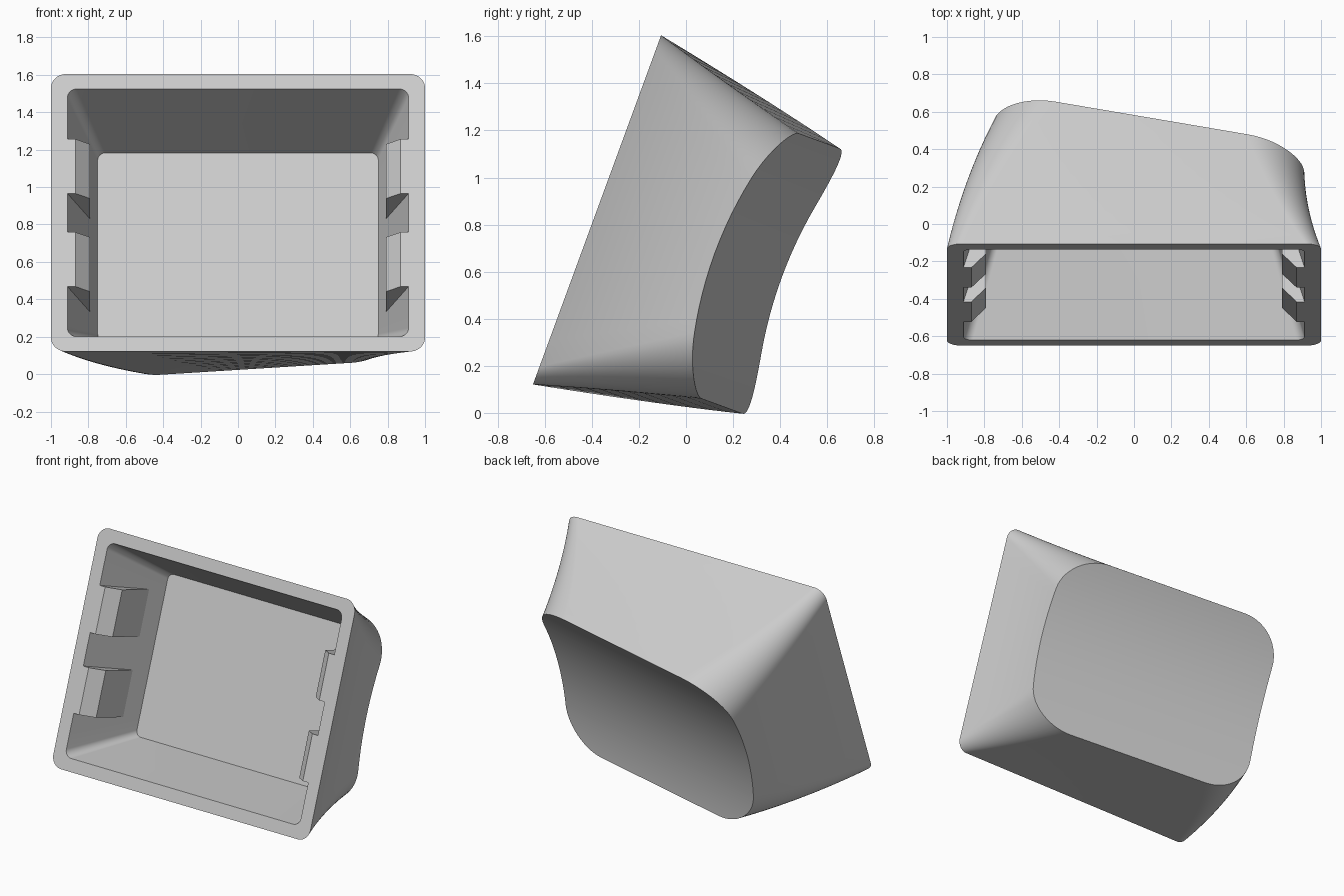
import bpy, bmesh, math
from mathutils import Vector

cube = bpy.data.objects.get("Cube")
if cube:
    bpy.data.objects.remove(cube, do_unlink=True)

# One plain plastic colour
plastic = bpy.data.materials.new("light_grey_plastic")
plastic.use_nodes = True
plastic.diffuse_color = (0.6, 0.6, 0.6, 1)
plastic.node_tree.nodes["Principled BSDF"].inputs["Base Color"].default_value = (0.6, 0.6, 0.6, 1)

# Tilted frame: u across, v up along the open base, w into the cap
ORIGIN = Vector((0, -0.378, 0.8625))
U = Vector((1, 0, 0))
V = Vector((0, 0.3445, 0.9388))
W = Vector((0, 0.9388, -0.3445))


def place(u, v, w):
    return ORIGIN + U * u + V * v + W * w


def finish(bm, name):
    bmesh.ops.recalc_face_normals(bm, faces=bm.faces)
    mesh = bpy.data.meshes.new(name)
    bm.to_mesh(mesh)
    bm.free()
    mesh.materials.append(plastic)
    obj = bpy.data.objects.new(name, mesh)
    bpy.context.collection.objects.link(obj)
    return obj


ARC, SIDE = 14, 12


def outline(a, b, r):
    """Rounded rectangle; the right side runs upward, then the left side downward."""
    arc = [math.pi / 2 * i / ARC for i in range(ARC + 1)]
    right = [(a - r + r * math.sin(t), r - b - r * math.cos(t)) for t in arc]
    right += [(a, (b - r) * (2 * i / SIDE - 1)) for i in range(1, SIDE)]
    right += [(a - r + r * math.cos(t), b - r + r * math.sin(t)) for t in arc]
    return right + [(-u, v) for u, v in reversed(right)]


COUNT = len(outline(1, 1, 0.1))


def rim_height(u):
    return 0.803 - 0.181 * u


def dish_height(u, v):
    return rim_height(u) - 0.105 * (1 - (v / 0.6) ** 2)


def wall_point(i, t):
    """Outer wall: shrinks, rounds off, leans and tilts as t goes from 0 to 1."""
    u, v = outline(1 - 0.185 * t, 0.79 - 0.19 * t, 0.08 + 0.22 * t)[i]
    u += 0.095 * t * t
    return u, v, t * rim_height(u)


def dish_meeting(i):
    """Find where the wall runs into the scooped dish."""
    low, high = 0.5, 1.0
    for _ in range(24):
        mid = (low + high) / 2
        u, v, w = wall_point(i, mid)
        if w < dish_height(u, v):
            low = mid
        else:
            high = mid
    return low


def bridge(bm, first, second):
    for i in range(COUNT):
        j = (i + 1) % COUNT
        bm.faces.new((first[i], first[j], second[j], second[i]))


# Cap shell: outer wall, dish, rim, inner wall and inner floor
bm = bmesh.new()
ends = [dish_meeting(i) for i in range(COUNT)]
LAYERS = 12
rings = [[bm.verts.new(place(*wall_point(i, ends[i] * k / LAYERS))) for i in range(COUNT)]
         for k in range(LAYERS + 1)]
for lower, upper in zip(rings, rings[1:]):
    bridge(bm, lower, upper)

top = rings[-1]
for i in range(COUNT // 2 - 1):
    bm.faces.new((top[i], top[i + 1], top[COUNT - 2 - i], top[COUNT - 1 - i]))

mouth = [bm.verts.new(place(u, v, 0)) for u, v in outline(0.912, 0.705, 0.05)]
floor = [bm.verts.new(place(u, v, 0.53)) for u, v in outline(0.75, 0.535, 0.04)]
bridge(bm, rings[0], mouth)
bridge(bm, mouth, floor)
bm.faces.new(floor)
shell = finish(bm, "cap_shell")
bpy.ops.object.select_all(action='DESELECT')
shell.select_set(True)
bpy.context.view_layer.objects.active = shell
bpy.ops.object.shade_smooth_by_angle(angle=math.radians(30))

# Chamfered ribs on both inner side walls
profile = [(0.912, 0), (0.87, 0), (0.79, 0.08), (0.79, 0.4)]
for side, side_name in ((1, "left"), (-1, "right")):
    for level, level_name in ((1, "upper"), (-1, "lower")):
        bm = bmesh.new()
        loops = [[bm.verts.new(place(side * u, level * v, w)) for u, w in profile]
                 for v in (0.11, 0.42)]
        for loop in loops:
            bm.faces.new(loop)
        for i in range(len(profile)):
            j = (i + 1) % len(profile)
            bm.faces.new((loops[0][i], loops[0][j], loops[1][j], loops[1][i]))
        finish(bm, f"{level_name}_{side_name}_rib")
